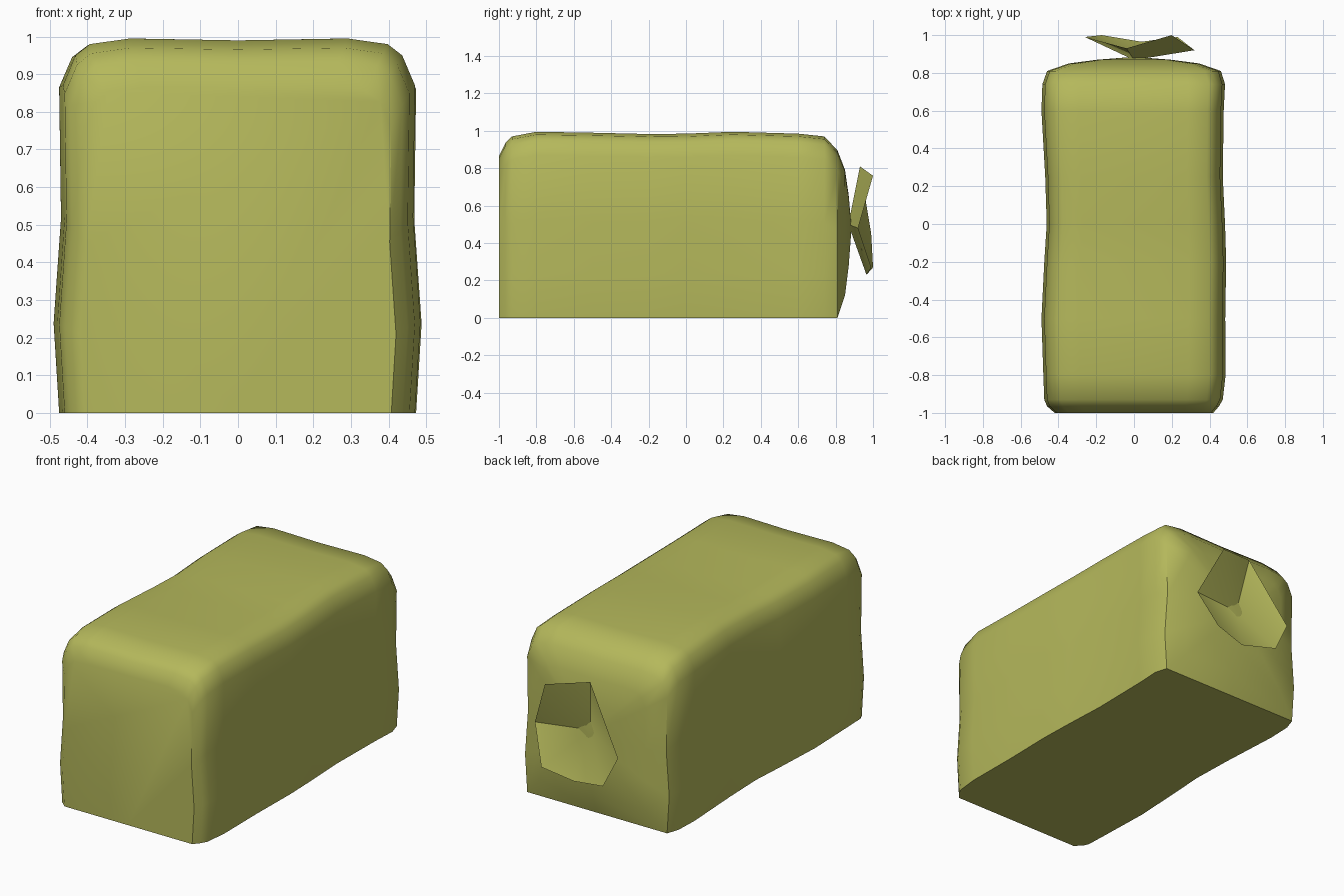
import bpy
import bmesh

cube = bpy.data.objects.get("Cube")
if cube:
    bpy.data.objects.remove(cube, do_unlink=True)

# One olive wrapper colour
olive = bpy.data.materials.new("olive_wrapper")
olive.use_nodes = True
colour = (0.46, 0.48, 0.105, 1)
olive.diffuse_color = colour
olive.node_tree.nodes["Principled BSDF"].inputs["Base Color"].default_value = colour


def finish(bm, name, angle):
    """Turn a bmesh into a smooth-shaded object with sharp edges kept."""
    bmesh.ops.recalc_face_normals(bm, faces=bm.faces)
    mesh = bpy.data.meshes.new(name)
    bm.to_mesh(mesh)
    bm.free()
    mesh.materials.append(olive)
    obj = bpy.data.objects.new(name, mesh)
    bpy.context.collection.objects.link(obj)
    bpy.ops.object.select_all(action='DESELECT')
    obj.select_set(True)
    bpy.context.view_layer.objects.active = obj
    bpy.ops.object.shade_smooth_by_angle(angle=angle)
    return obj


# Half cross-section: fraction of the half width, fraction of the height
half = [(0.97, 0), (1, 0.24), (0.96, 0.52), (0.97, 0.87),
        (0.9, 0.95), (0.82, 0.98), (0.6, 0.995)]

# Stations along the loaf: y, width at -x, width at +x, height
stations = [(-1.0, 0.42, 0.42, 0.87), (-0.965, 0.46, 0.45, 0.94),
            (-0.93, 0.475, 0.47, 0.975), (-0.8, 0.48, 0.485, 1.0),
            (-0.5, 0.49, 0.483, 0.995), (-0.2, 0.475, 0.488, 0.988),
            (0.0, 0.462, 0.482, 0.99), (0.25, 0.47, 0.47, 1.0),
            (0.6, 0.49, 0.475, 0.99), (0.74, 0.485, 0.482, 0.975),
            (0.81, 0.46, 0.46, 0.9)]


def section(left, right, height):
    ring = [(0, 0)] + [(right * f, height * h) for f, h in half]
    ring += [(0, height * 0.99)]
    return ring + [(-left * f, height * h) for f, h in reversed(half)]


# Loaf body: loft of the sections, then a bulging gathered back
body = bmesh.new()
rings = []
for y, left, right, height in stations:
    rings.append([body.verts.new((x, y, z)) for x, z in section(left, right, height)])
mid = 0.48
last = section(*stations[-1][1:])
for scale, y in [(0.75, 0.85), (0.42, 0.87)]:
    rings.append([body.verts.new((x * scale, y, mid + (z - mid) * scale)) for x, z in last])

count = len(last)
for a, b in zip(rings, rings[1:]):
    for i in range(count):
        j = (i + 1) % count
        body.faces.new((a[i], a[j], b[j], b[i]))
body.faces.new(rings[0])
tip = body.verts.new((0, 0.885, mid))
for i in range(count):
    body.faces.new((rings[-1][i], rings[-1][(i + 1) % count], tip))
finish(body, "loaf_bag", 0.75)

# Gathered end of the wrapper: a crumpled fan opening from the neck
fan = bmesh.new()
neck = fan.verts.new((0, 0.868, 0.5))
rim = [fan.verts.new(p) for p in [
    (0.2, 1.0, 0.76), (-0.04, 0.93, 0.81), (-0.26, 0.99, 0.45), (-0.17, 1.0, 0.27),
    (0.04, 0.965, 0.23), (0.23, 0.99, 0.27), (0.32, 0.92, 0.48)]]
for i, v in enumerate(rim):
    fan.faces.new((v, rim[(i + 1) % len(rim)], neck))
finish(fan, "gathered_end", 0.6)
